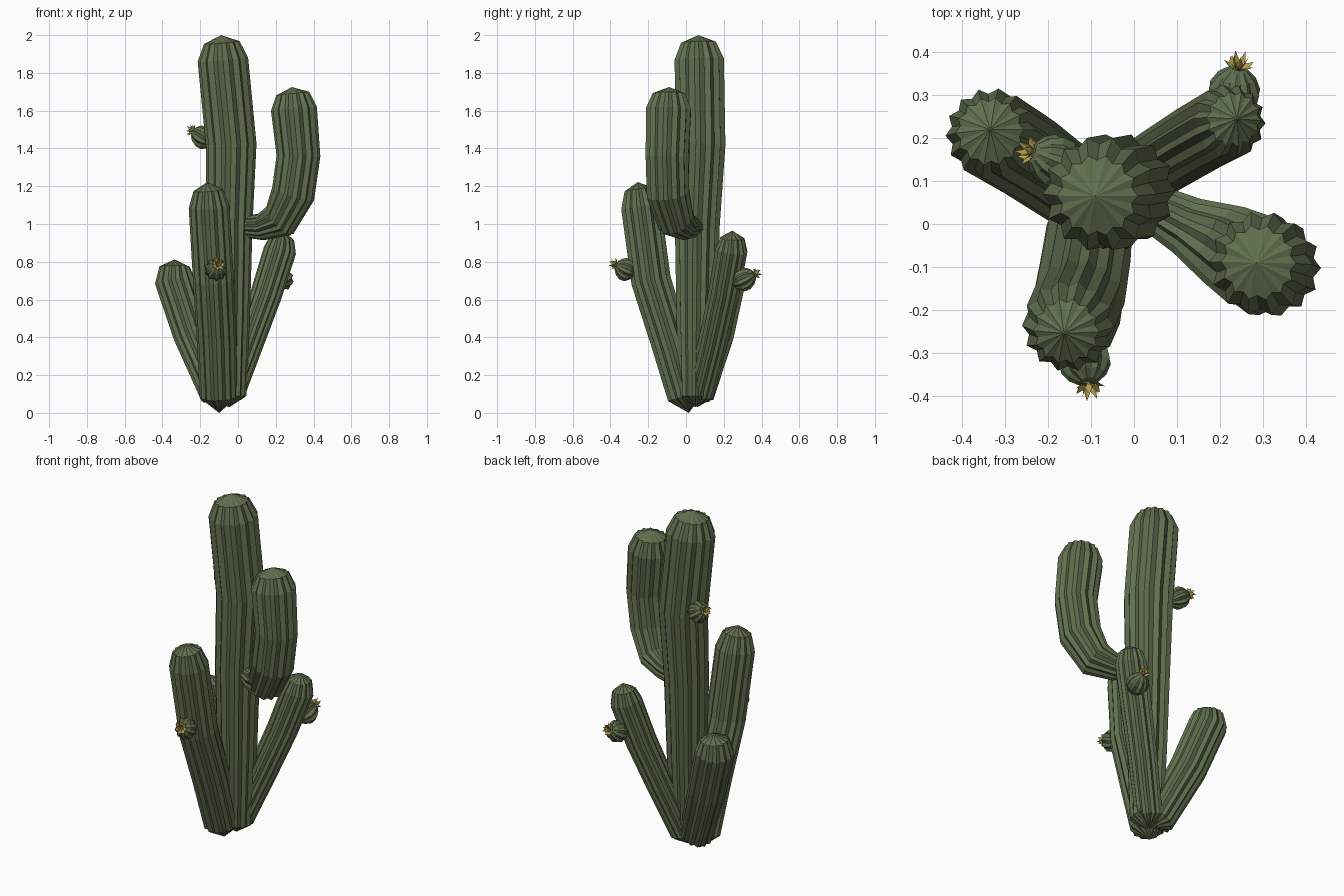
import bpy, bmesh, math
from mathutils import Vector

if "Cube" in bpy.data.objects:
    bpy.data.objects.remove(bpy.data.objects["Cube"])


def material(name, rgb):
    m = bpy.data.materials.new(name)
    m.diffuse_color = (*rgb, 1)
    m.use_nodes = True
    m.node_tree.nodes["Principled BSDF"].inputs["Base Color"].default_value = m.diffuse_color
    return m


GREEN = material("cactus green", (0.118, 0.158, 0.076))
YELLOW = material("flower yellow", (0.50, 0.37, 0.08))


def finish(bm, name, mat):
    bmesh.ops.recalc_face_normals(bm, faces=bm.faces)
    me = bpy.data.meshes.new(name)
    bm.to_mesh(me)
    bm.free()
    me.materials.append(mat)
    ob = bpy.data.objects.new(name, me)
    bpy.context.collection.objects.link(ob)
    return ob


def ribbed_sweep(name, path, tip0, tip1, ribs=14, depth=0.13):
    """Star-shaped section swept along (x, y, z, radius), closed by fans to two tips."""
    bm = bmesh.new()
    pts = [Vector(p[:3]) for p in path]
    ends = [Vector(tip0)] + pts + [Vector(tip1)]
    side, rings, n = None, [], ribs * 2
    for i, p in enumerate(pts):
        t = ((ends[i + 2] - p).normalized() + (p - ends[i]).normalized()).normalized()
        if side is None:
            side = Vector((0, 0, 1)) if abs(t.z) < 0.6 else Vector((1, 0, 0))
        side = (side - t * side.dot(t)).normalized()
        other = t.cross(side)
        ring = []
        for k in range(n):
            a = math.tau * k / n
            r = path[i][3] * (1 - depth * (k % 2))
            ring.append(bm.verts.new(p + side * math.cos(a) * r + other * math.sin(a) * r))
        rings.append(ring)
    for a, b in zip(rings, rings[1:]):
        for k in range(n):
            bm.faces.new((a[k], a[(k + 1) % n], b[(k + 1) % n], b[k]))
    for ring, tip in ((rings[0], tip0), (rings[-1], tip1)):
        v = bm.verts.new(tip)
        for k in range(n):
            bm.faces.new((ring[k], ring[(k + 1) % n], v))
    return finish(bm, name, GREEN)


# Main trunk
ribbed_sweep("trunk", [
    (-0.045, 0.05, 0.09, 0.09), (-0.045, 0.055, 0.5, 0.108), (-0.045, 0.06, 1.0, 0.122),
    (-0.036, 0.078, 1.42, 0.134), (-0.08, 0.07, 1.87, 0.134), (-0.086, 0.066, 1.96, 0.095)],
    (-0.045, 0.05, 0.03), (-0.09, 0.065, 2.0))

# Front arm
ribbed_sweep("front_arm", [
    (-0.103, 0.0, 0.085, 0.1), (-0.113, -0.085, 0.38, 0.105), (-0.13, -0.185, 0.7, 0.108),
    (-0.153, -0.238, 1.09, 0.108), (-0.158, -0.25, 1.18, 0.078)],
    (-0.1, 0.015, 0.0), (-0.163, -0.255, 1.222))

# Back left arm
ribbed_sweep("back_left_arm", [
    (-0.11, 0.06, 0.1, 0.092), (-0.243, 0.155, 0.42, 0.102), (-0.335, 0.212, 0.7, 0.106),
    (-0.336, 0.216, 0.775, 0.08)],
    (-0.08, 0.05, 0.05), (-0.335, 0.22, 0.812))

# Back right arm
ribbed_sweep("back_right_arm", [
    (-0.04, 0.075, 0.1, 0.075), (0.06, 0.145, 0.38, 0.08), (0.15, 0.2, 0.63, 0.084),
    (0.222, 0.24, 0.86, 0.087), (0.233, 0.245, 0.925, 0.065)],
    (-0.055, 0.06, 0.03), (0.24, 0.245, 0.965))

# Raised side arm that leaves the trunk and bends upward
ribbed_sweep("bent_arm", [
    (0.03, 0.045, 0.985, 0.055), (0.125, -0.005, 0.985, 0.072), (0.222, -0.055, 1.02, 0.102),
    (0.292, -0.095, 1.16, 0.116), (0.32, -0.1, 1.36, 0.116), (0.296, -0.092, 1.61, 0.122),
    (0.29, -0.09, 1.69, 0.088)],
    (0.0, 0.055, 0.985), (0.285, -0.09, 1.725))


def flower(name, at, axis):
    """Two rings of pointed petals round a small centre."""
    bm = bmesh.new()
    q = axis.to_track_quat('Z', 'Y')
    place = lambda r, a, h: bm.verts.new(at + q @ Vector((r * math.cos(a), r * math.sin(a), h)))
    for count, r, tip_h, off in ((7, 0.036, 0.014, 0.0), (5, 0.021, 0.036, 0.4)):
        for k in range(count):
            a = math.tau * k / count + off
            w = math.pi / count
            root = place(0.004, a, -0.006)
            l, m = place(r * 0.7, a - w, tip_h * 0.4), place(r * 0.6, a, tip_h * 0.25)
            s, tip = place(r * 0.7, a + w, tip_h * 0.4), place(r, a, tip_h)
            for f in ((root, l, m), (root, m, s), (l, tip, m), (m, tip, s)):
                bm.faces.new(f)
    return finish(bm, name, YELLOW)


# Three ribbed buds, each with a flower: root and flower positions
for label, root, end in (
        ("trunk", (-0.13, 0.125, 1.425), (-0.238, 0.168, 1.492)),
        ("front", (-0.125, -0.265, 0.735), (-0.106, -0.372, 0.783)),
        ("back", (0.222, 0.245, 0.678), (0.243, 0.364, 0.735))):
    a, b = Vector(root), Vector(end)
    path = [(*a.lerp(b, t), r) for t, r in
            ((0.12, 0.036), (0.35, 0.06), (0.6, 0.062), (0.82, 0.047), (0.96, 0.026))]
    ribbed_sweep(label + "_bud", path, a, b, ribs=10, depth=0.17)
    flower(label + "_flower", b, (b - a).normalized())
